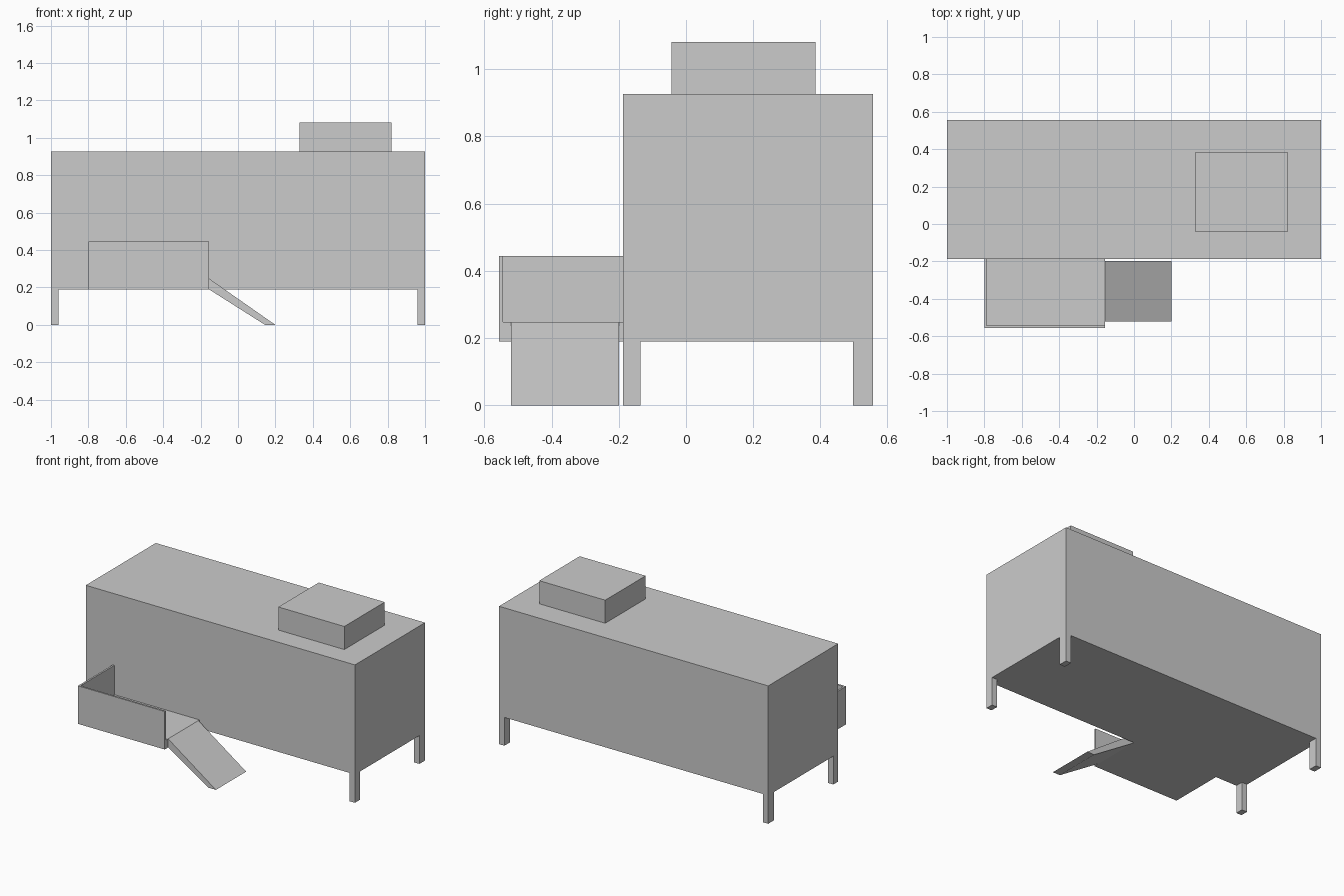
import bpy
import bmesh
from mathutils import Vector

if "Cube" in bpy.data.objects:
    bpy.data.objects.remove(bpy.data.objects["Cube"])


def prism(name, profile, direction):
    """Extrude a flat 3D outline along a direction into a closed solid."""
    bm = bmesh.new()
    face = bm.faces.new([bm.verts.new(p) for p in profile])
    ext = bmesh.ops.extrude_face_region(bm, geom=[face], use_keep_orig=True)
    moved = [g for g in ext["geom"] if isinstance(g, bmesh.types.BMVert)]
    bmesh.ops.translate(bm, verts=moved, vec=Vector(direction))
    bmesh.ops.recalc_face_normals(bm, faces=bm.faces)
    mesh = bpy.data.meshes.new(name)
    bm.to_mesh(mesh)
    bm.free()
    obj = bpy.data.objects.new(name, mesh)
    bpy.context.collection.objects.link(obj)
    return obj


def box(name, x0, x1, y0, y1, z0, z1):
    outline = [(x0, y0, z0), (x1, y0, z0), (x1, y1, z0), (x0, y1, z0)]
    return prism(name, outline, (0, 0, z1 - z0))


BACK, FRONT = 0.556, -0.187
BASE, TOP = 0.19, 0.926

# Cabin and rooftop unit
box("cabin_body", -1, 1, FRONT, BACK, BASE, TOP)
box("roof_unit", 0.33, 0.82, -0.043, 0.386, TOP, 1.081)

# Corner legs, mirrored left to right
for label, y0, y1 in (("front", FRONT, -0.135), ("back", 0.497, BACK)):
    leg = box(label + "_legs", 0.96, 1, y0, y1, 0, BASE)
    leg.modifiers.new("mirror", "MIRROR").use_axis[0] = True

# Porch: floor slab inside an L-shaped parapet, open on the ramp side
px0, px1, py0, wall = -0.80, -0.155, -0.556, 0.012
box("porch_floor", px0 + wall, px1, py0 + wall, FRONT, BASE, 0.248)
parapet = [(px0, FRONT), (px0, py0), (px1, py0), (px1, py0 + wall),
           (px0 + wall, py0 + wall), (px0 + wall, FRONT)]
prism("porch_parapet", [(x, y, BASE) for x, y in parapet], (0, 0, 0.445 - BASE))

# Ramp down to the ground
ramp = [(px1, 0.248), (0.20, 0), (0.145, 0), (px1, BASE)]
prism("ramp", [(x, -0.52, z) for x, z in ramp], (0, 0.321, 0))
